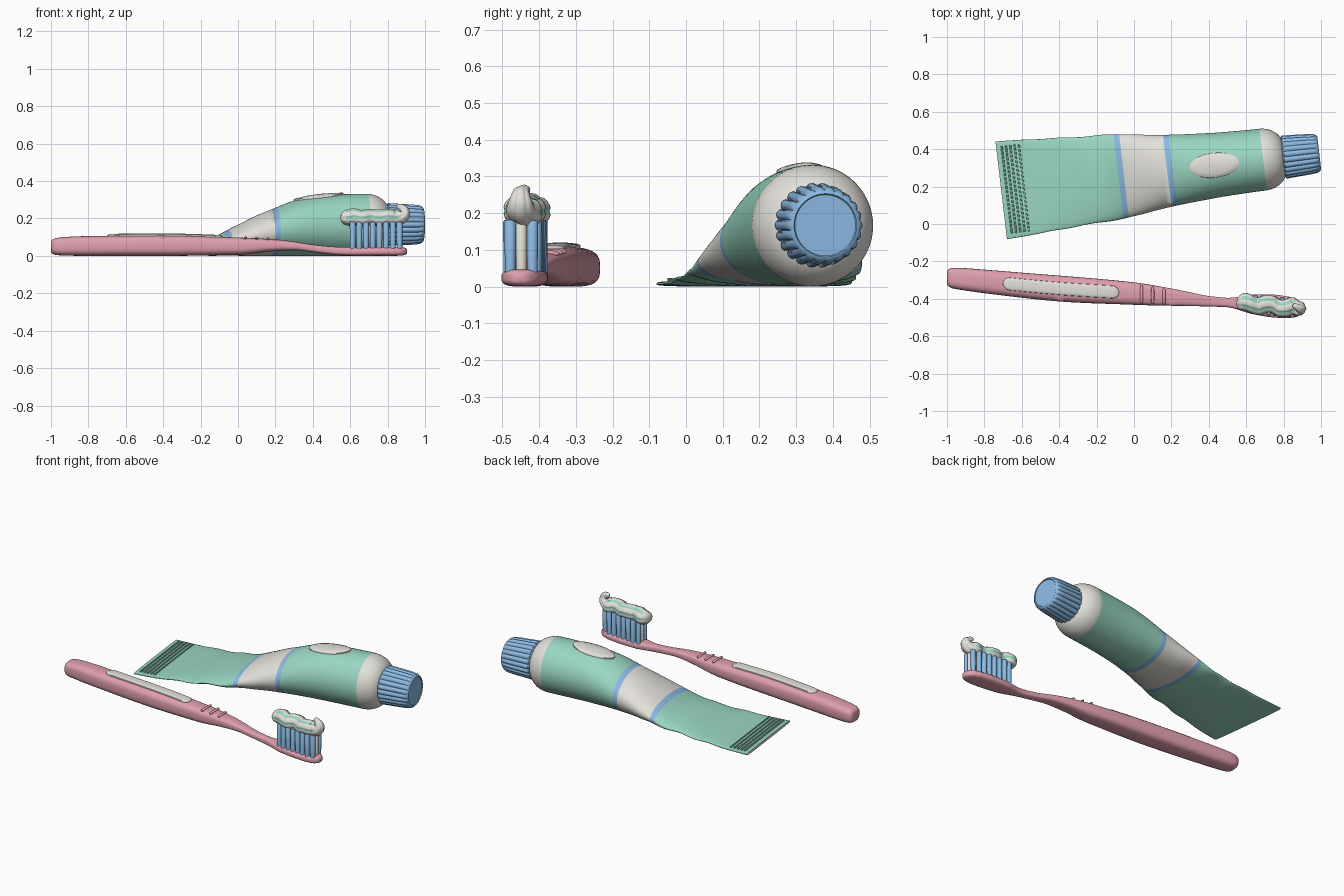
import bpy, math
from mathutils import Vector, Matrix

if "Cube" in bpy.data.objects:
    bpy.data.objects.remove(bpy.data.objects["Cube"])

def material(name, r, g, b):
    m = bpy.data.materials.new(name)
    m.diffuse_color = (r, g, b, 1)
    m.use_nodes = True
    m.node_tree.nodes["Principled BSDF"].inputs["Base Color"].default_value = m.diffuse_color
    return m

GREEN = material("mint green", 0.32, 0.67, 0.54)
PINK = material("soft pink", 0.74, 0.35, 0.42)
BLUE = material("sky blue", 0.26, 0.49, 0.77)
WHITE = material("off white", 0.77, 0.75, 0.70)

def make(name, verts, faces, mats, matrix=None, rule=None, angle=40):
    me = bpy.data.meshes.new(name)
    me.from_pydata(verts, [], faces)
    if matrix:
        me.transform(matrix)
    for m in mats:
        me.materials.append(m)
    for p in me.polygons:
        p.use_smooth = True
        if rule:
            p.material_index = rule(p.index)
    me.set_sharp_from_angle(angle=math.radians(angle))
    ob = bpy.data.objects.new(name, me)
    bpy.context.collection.objects.link(ob)
    return ob

def loft(name, rings, mats, matrix=None, rule=None, angle=40):
    """Skin a list of closed rings and cap both ends; rule(ring, segment) -> material."""
    n = len(rings[0])
    verts = [p for r in rings for p in r]
    faces = [(i*n + j, i*n + (j+1) % n, (i+1)*n + (j+1) % n, (i+1)*n + j)
             for i in range(len(rings)-1) for j in range(n)]
    faces += [tuple(reversed(range(n))), tuple(range(len(verts)-n, len(verts)))]
    last = len(rings) - 2
    f = (lambda k: rule(min(k // n, last), k % n)) if rule else None
    return make(name, verts, faces, mats, matrix, f, angle)

def curve(table, x, col):
    """Smooth interpolation of one column of a table (monotone Hermite)."""
    def slope(i):
        if i == 0 or i == len(table)-1:
            return 0 if col else 1
        a, b, c = table[i-1], table[i], table[i+1]
        s, t = (b[col]-a[col])/(b[0]-a[0]), (c[col]-b[col])/(c[0]-b[0])
        return 0 if s*t <= 0 else 2*s*t/(s+t)
    x = min(max(x, table[0][0]), table[-1][0])
    i = max(k for k in range(len(table)-1) if table[k][0] <= x)
    a, b = table[i], table[i+1]
    h = b[0]-a[0]
    t = (x-a[0])/h
    return ((2*t**3-3*t*t+1)*a[col] + (t**3-2*t*t+t)*h*slope(i)
            + (3*t*t-2*t**3)*b[col] + (t**3-t*t)*h*slope(i+1))

def oval(x, y, z, a, b, power, n):
    """Superellipse ring across the x axis."""
    f = lambda c: math.copysign(abs(c)**(2/power), c)
    return [(x, y + a*f(math.cos(2*math.pi*k/n)), z + b*f(math.sin(2*math.pi*k/n)))
            for k in range(n)]

# ---- Tube: local x runs from the crimped end to the cap ----
TUBE = Matrix.Translation((-0.71, 0.18, 0)) @ Matrix.Rotation(math.radians(6.7), 4, 'Z')
# station, half width, height
BODY = [(0, .262, .016), (.14, .256, .020), (.31, .243, .035), (.5, .234, .068),
        (.62, .227, .115), (.72, .217, .168), (.82, .202, .218), (.9, .193, .250),
        (1.0, .184, .290), (1.1, .177, .315), (1.2, .171, .326), (1.41, .166, .332)]
BANDS = [.631, .661, .893, .923, 1.41]
BAND_MAT = [0, 1, 2, 1, 0, 2]
SHOULDER = [(1.43, .164), (1.45, .159), (1.47, .151), (1.49, .138),
            (1.505, .124), (1.518, .105), (1.525, .085), (1.56, .08)]

stations = sorted([k*1.41/60 for k in range(60)] + BANDS)
rings = []
for u in stations:
    a, h = curve(BODY, u, 1), curve(BODY, u, 2)
    wave = max(0, math.sin(math.pi*min(1, max(0, (u-.14)/.6))))
    lift = .004*wave*(1 + math.sin(u*30))
    rings.append(oval(u, 0, h/2 + lift, a + .003*wave*math.sin(u*24), h/2,
                      2 + 2*max(0, 1-u/.35), 64))
stations += [s[0] for s in SHOULDER]
rings += [oval(u, 0, .166, r, r, 2, 64) for u, r in SHOULDER]

def band(i, j):
    mid = (stations[i] + stations[i+1]) / 2
    return BAND_MAT[sum(mid > b for b in BANDS)]
loft("tube_body", rings, [GREEN, BLUE, WHITE], TUBE, band, 50)

# Crimp ridges across the flat end
for k in range(5):
    u = .03 + k*.023
    loft("crimp_ridge_%d" % (k+1),
         [[(u-.006, v, .012), (u+.006, v, .012), (u+.003, v, .024), (u-.003, v, .024)]
          for v in (-.235, .235)], [GREEN], TUBE)

# Ribbed cap
CAP = [(1.515, .092, 0), (1.516, .104, .2), (1.523, .107, 1), (1.66, .099, 1),
       (1.692, .097, .8), (1.704, .096, .2), (1.711, .090, 0), (1.712, .086, 0), (1.707, .083, 0)]
rings = []
for u, r, rib in CAP:
    ring = []
    for k in range(176):
        t = 2*math.pi*k/176
        q = r + rib*.009*abs(math.cos(11*t))**.7
        ring.append((u, q*math.cos(t), .167 + q*math.sin(t)))
    rings.append(ring)
loft("cap", rings, [BLUE], TUBE, angle=35)

# Oval label plate following the tube surface
def top_z(u, v):
    a, h = curve(BODY, u, 1), curve(BODY, u, 2)
    return h/2 + h/2*math.sqrt(1-(v/a)**2)
rings = []
for s, off in ((1, -.004), (1, .007), (.97, .009), (.7, .009), (.4, .009), (.05, .009)):
    ring = []
    for k in range(48):
        t = 2*math.pi*k/48
        u, v = 1.148 + .134*s*math.cos(t), .066*s*math.sin(t)
        ring.append((u, v, top_z(u, v) + off))
    rings.append(ring)
loft("label_plate", rings, [WHITE], TUBE)

# ---- Toothbrush handle and head: x, centre y, half width, bottom, top ----
BRUSH = [(-1.0, -.287, .035, .022, .075), (-.992, -.288, .046, .011, .088),
         (-.975, -.289, .054, .005, .095), (-.94, -.292, .058, .002, .100),
         (-.8, -.307, .063, 0, .106), (-.4, -.345, .069, 0, .110), (0, -.372, .060, .006, .098),
         (.2, -.391, .046, .026, .088), (.3, -.402, .037, .030, .076), (.4, -.413, .028, .020, .060),
         (.5, -.420, .025, .008, .050), (.56, -.424, .035, .003, .047), (.63, -.429, .052, 0, .047),
         (.75, -.439, .061, 0, .048), (.83, -.446, .057, 0, .048), (.875, -.450, .044, .002, .047),
         (.895, -.452, .028, .005, .043), (.903, -.453, .014, .012, .035)]
xs = sorted(set([b[0] for b in BRUSH] + [-.94 + k*.03 for k in range(61)]))
rings = []
for x in xs:
    y, w, lo, hi = (curve(BRUSH, x, c) for c in (1, 2, 3, 4))
    rings.append(oval(x, y, (lo+hi)/2, w, (hi-lo)/2, 3, 40))
loft("brush_handle", rings, [PINK], None, None, 50)

# Grip inlay on top of the handle
rings = []
for k in range(41):
    c = -math.cos(math.pi*k/40)
    x = -.39 + .31*c
    end = max(0.12, min(1, math.sqrt(max(0, 1-max(0, (abs(c)-.88)/.12)**2))))
    rings.append(oval(x, curve(BRUSH, x, 1), curve(BRUSH, x, 4), .034*end, .010*end, 3, 20))
loft("grip_inlay", rings, [WHITE])

# Thumb ridges
for k in range(3):
    x = .04 + .06*k
    y, w, z = curve(BRUSH, x, 1), curve(BRUSH, x, 2)*.86, curve(BRUSH, x, 4)
    rings = []
    for s in (-1, -.95, -.8, 0, .8, .95, 1):
        r = .009*math.sqrt(max(.06, 1-abs(s)**6))
        rings.append([(x + r*math.cos(t*math.pi/6), y + s*w, z - .001 + r*math.sin(t*math.pi/6))
                      for t in range(12)])
    loft("thumb_ridge_%d" % (k+1), rings, [PINK])

# Bristle tufts: blue outer rows, white middle row
def head_y(x):
    return -.425 - .09*(x-.6)
for row, mat in ((-1, BLUE), (0, WHITE), (1, BLUE)):
    for k in range(8):
        x = .613 + .0358*k
        half = .037 if 0 < k < 7 else .030
        y = head_y(x) + row*half
        rings = [[(x + r*math.cos(t*math.pi/6), y + r*math.sin(t*math.pi/6), z) for t in range(12)]
                 for z, r in ((.03, .0145), (.176, .0158), (.182, .012))]
        loft("bristle_tuft_%d_%d" % (row+2, k+1), rings, [mat])

# Striped toothpaste with a curled tail: x, z, radius
PASTE = [(.548, .202, .008), (.552, .202, .022), (.562, .203, .033), (.58, .204, .041)]
PASTE += [(.60 + .01*k, .205 + .003*math.sin(k*.7), .043 + .002*math.sin(k*.9)) for k in range(25)]
PASTE += [(.86, .206, .041), (.876, .211, .037), (.888, .222, .033), (.892, .235, .028),
          (.888, .247, .023), (.877, .257, .019), (.864, .263, .015), (.853, .266, .010), (.848, .267, .004)]
path = [Vector((x, head_y(x) + .009*math.sin((x-.56)*48)*(x < .87), z)) for x, z, r in PASTE]
side = Vector((0, 1, 0))
rings = []
for i, p in enumerate(path):
    d = path[min(i+1, len(path)-1)] - path[max(i-1, 0)]
    d.y = 0
    up = d.normalized().cross(side)
    ring = []
    for k in range(48):
        t = 2*math.pi*(k-.5)/48
        r = PASTE[i][2]*(1.04 - .10*max(0, math.cos(6*t))**2)
        ring.append(p + side*(1.1*r*math.cos(t)) + up*(r*math.sin(t)))
    rings.append(ring)
loft("toothpaste", rings, [WHITE, GREEN], None,
     lambda i, k: int(2 < i < 29 and k % 8 in (0, 1, 7)), 60)
